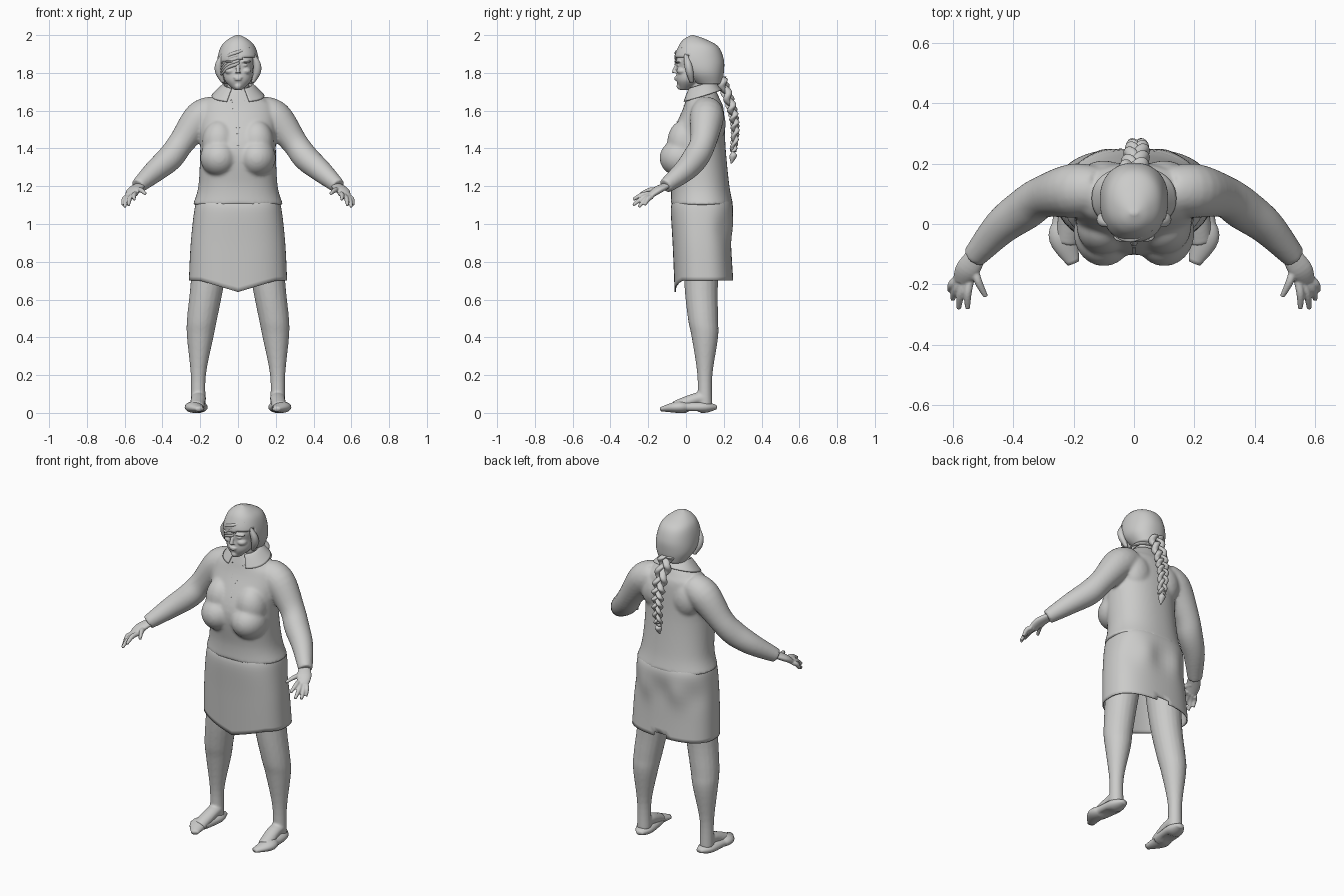
import bpy, bmesh, math
from mathutils import Vector, Matrix

if "Cube" in bpy.data.objects:
    bpy.data.objects.remove(bpy.data.objects["Cube"], do_unlink=True)

tone = (.6, .6, .59, 1)
grey = bpy.data.materials.new("plain_grey")
grey.use_nodes = True
grey.diffuse_color = tone
grey.node_tree.nodes["Principled BSDF"].inputs["Base Color"].default_value = tone
SIDES = {"left": 1, "right": -1}


def spline(rows, steps):
    """Smooth curve through rows of numbers."""
    last = len(rows) - 1
    smooth = []
    for i in range(last):
        before, start, end, after = (Vector(rows[max(0, min(last, i + j))]) for j in range(-1, 3))
        for s in range(steps):
            t = s / steps
            leave, arrive = (end - before) / 2, (after - start) / 2
            ease = t * t * (3 - 2 * t)
            smooth.append(start.lerp(end, ease) + leave * t * (1 - t) ** 2 - arrive * t * t * (1 - t))
    smooth.append(Vector(rows[last]))
    return smooth


def skin(bm, rings, caps=True):
    """Join rings of points into a tube."""
    rings = [[bm.verts.new(point) for point in ring] for ring in rings]
    for lower, upper in zip(rings, rings[1:]):
        for j in range(len(lower)):
            bm.faces.new((lower[j - 1], lower[j], upper[j], upper[j - 1]))
    if caps:
        bm.faces.new(rings[0])
        bm.faces.new(rings[-1])


def rounded(angle, power):
    c, s = math.cos(angle), math.sin(angle)
    return math.copysign(abs(c) ** power, c), math.copysign(abs(s) ** power, s)


def trunk(bm, rows, sides=64, power=.9, caps=True):
    """Upright body from rows of (height, half width, front, back)."""
    rings = []
    for z, width, front, back in spline(rows_as_vectors(rows), 6):
        outline = [rounded(math.tau * j / sides, power) for j in range(sides)]
        rings.append([Vector((c * width, (front + back) / 2 + s * (back - front) / 2, z)) for c, s in outline])
    skin(bm, rings, caps)


def rows_as_vectors(rows):
    return [Vector(row) for row in rows]


def limb(bm, rows, side=1, steps=5, sides=20, squash=1, flat=False):
    """Tube along rows of (x, y, z, radius), mirrored by side."""
    path = spline(rows_as_vectors(rows), steps)
    centres = [Vector((side * p.x, p.y, p.z)) for p in path]
    rings = []
    for i, centre in enumerate(centres):
        way = centres[min(i + 1, len(path) - 1)] - centres[max(i - 1, 0)]
        turn = Matrix.Identity(3) if flat else way.to_track_quat('Z', 'Y').to_matrix()
        outline = [rounded(math.tau * j / sides, 1) for j in range(sides)]
        rings.append([centre + turn @ Vector((c, s * squash, 0)) * path[i].w for c, s in outline])
    skin(bm, rings)


def ball(bm, centre, size):
    place = Matrix.Translation(centre) @ Matrix.Diagonal((*size, 1))
    bmesh.ops.create_uvsphere(bm, u_segments=24, v_segments=16, radius=1, matrix=place)


def twin_balls(bm, centre, size):
    for side in SIDES.values():
        ball(bm, (side * centre[0], *centre[1:]), size)


def cut(bm, rule):
    doomed = [face for face in bm.faces if rule(face.calc_center_median())]
    bmesh.ops.delete(bm, geom=doomed, context='FACES')


def finish(name, bm, voxel=0, soften=0, thick=0):
    bmesh.ops.recalc_face_normals(bm, faces=bm.faces[:])
    mesh = bpy.data.meshes.new(name)
    bm.to_mesh(mesh)
    bm.free()
    mesh.materials.append(grey)
    mesh.shade_smooth()
    part = bpy.data.objects.new(name, mesh)
    bpy.context.collection.objects.link(part)
    if voxel:
        fuse = part.modifiers.new("fuse", 'REMESH')
        fuse.mode, fuse.voxel_size, fuse.use_smooth_shade = 'VOXEL', voxel, True
        relax = part.modifiers.new("soften", 'SMOOTH')
        relax.factor, relax.iterations = .5, soften
    if thick:
        part.modifiers.new("thickness", 'SOLIDIFY').thickness = thick
    return part


# Blouse: torso, bust and sleeves fused into one garment
bm = bmesh.new()
trunk(bm, [(1.1, .24, -.08, .25), (1.2, .21, -.08, .23), (1.4, .2, -.1, .21),
           (1.6, .2, -.02, .2), (1.66, .15, 0, .18), (1.72, .07, .02, .15)])
for side in SIDES.values():
    limb(bm, [(.12, .11, 1.6, .08), (.2, .11, 1.56, .09), (.3, .09, 1.43, .07),
              (.36, .05, 1.35, .07), (.44, -.01, 1.28, .06), (.53, -.11, 1.2, .04)], side)
twin_balls(bm, (.1, -.03, 1.35), (.1, .11, .1))
twin_balls(bm, (.1, -.01, 1.43), (.09, .09, .12))
twin_balls(bm, (.1, .14, 1.53), (.09, .07, .11))
blouse = finish("blouse", bm, voxel=.009, soften=7)

# Edges of the front opening, laid on the cloth
for name, side in SIDES.items():
    bm = bmesh.new()
    limb(bm, [(.04, -.02, 1.67, .003), (.01, -.08, 1.55, .003), (0, -.13, 1.4, .003)], side)
    edge = finish(name + "_blouse_edge", bm)
    wrap = edge.modifiers.new("lay", 'SHRINKWRAP')
    wrap.target, wrap.offset, wrap.wrap_mode = blouse, .002, 'ABOVE_SURFACE'

# Collar, open and lower at the front
bm = bmesh.new()
trunk(bm, [(1.72, .07, .02, .15), (1.74, .08, .01, .15), (1.68, .14, -.02, .19)], caps=False)
cut(bm, lambda c: c.y < .06 and abs(c.x) < .04 + (1.73 - c.z) * .3)
for v in bm.verts:
    v.co.z += (v.co.y - .09) * .3
finish("collar", bm, thick=.006)

# Skirt with a pointed front hem and a slit at the back
bm = bmesh.new()
trunk(bm, [(1.14, .21, -.06, .23), (1.08, .23, -.08, .25), (.9, .25, -.07, .24), (.7, .26, -.06, .25)],
      power=.8, caps=False)
cut(bm, lambda c: c.y > .15 and abs(c.x) < (.81 - c.z) / 4)
for v in bm.verts:
    if v.co.y < .09:
        low = max(0, (1 - v.co.z) / .3)
        v.co.z -= .06 * low * max(0, 1 - abs(v.co.x) / .2)
    else:
        seat = math.exp(-200 * (v.co.z - .98) ** 2)
        v.co.y -= .01 * seat * math.cos(30 * v.co.x)
finish("skirt", bm, thick=.006)

for name, side in SIDES.items():
    # Leg with the instep of the foot
    bm = bmesh.new()
    limb(bm, [(.12, .09, 1.05, .11), (.16, .08, .7, .09), (.19, .09, .5, .08), (.2, .1, .4, .07),
              (.21, .1, .2, .04), (.21, .1, .04, .04)], side, flat=True)
    limb(bm, [(.21, .1, .08, .04), (.21, .04, .07, .04), (.22, -.06, .03, .04)], side, squash=.8)
    finish(name + "_leg", bm, voxel=.007, soften=4)

    # Flat slip-on shoe with a raised arch
    bm = bmesh.new()
    limb(bm, [(.2, .16, .03, .02), (.21, .1, .03, .05), (.22, 0, .03, .05), (.23, -.05, .03, .05),
              (.2, -.13, .02, .02)], side, squash=.6)
    for v in bm.verts:
        v.co.z = max(v.co.z, .01 if 0 < v.co.y < .08 else 0)
    finish(name + "_shoe", bm)

    # Hand: palm, four spread fingers and a thumb
    bm = bmesh.new()
    limb(bm, [(.51, -.09, 1.21, .03), (.55, -.15, 1.18, .04), (.57, -.19, 1.15, .03)], side, squash=.5)
    tips = [(.55, -.28, 1.13), (.58, -.28, 1.1), (.6, -.25, 1.09), (.61, -.22, 1.1)]
    digits = [(Vector((.54 + .015 * i, -.18, 1.16 - .005 * i)), Vector(tip)) for i, tip in enumerate(tips)]
    digits.append((Vector((.53, -.14, 1.18)), Vector((.49, -.24, 1.16))))
    for knuckle, tip in digits:
        joint = (knuckle + tip) / 2 + Vector((.005, 0, .01))
        limb(bm, [(*knuckle, .013), (*joint, .013), (*tip, .008)], side)
    finish(name + "_hand", bm, voxel=.004, soften=2)

# Head: skull, neck and features fused
bm = bmesh.new()
trunk(bm, [(1.71, .02, -.03, .01), (1.76, .07, -.05, .1), (1.82, .08, -.05, .14),
           (1.88, .09, -.05, .16), (1.95, .06, -.02, .12)])
limb(bm, [(0, .08, 1.62, .08), (0, .08, 1.7, .06), (0, .08, 1.8, .06)], flat=True)
limb(bm, [(0, -.04, 1.86, .01), (0, -.06, 1.82, .01), (0, -.06, 1.8, .015)], flat=True)
ball(bm, (0, -.05, 1.775), (.025, .012, .006))
ball(bm, (0, -.05, 1.765), (.02, .012, .006))
ball(bm, (0, -.03, 1.73), (.02, .02, .02))
twin_balls(bm, (.03, -.04, 1.84), (.02, .01, .007))
twin_balls(bm, (.04, -.04, 1.86), (.03, .02, .007))
twin_balls(bm, (.04, -.02, 1.81), (.03, .03, .02))
finish("head", bm, voxel=.0045, soften=2)

# Hair cap with an opening for the face
bm = bmesh.new()
trunk(bm, [(1.74, .08, .05, .19), (1.8, .11, -.02, .2), (1.87, .11, -.06, .2),
           (1.94, .09, -.04, .17), (1.98, .05, -.01, .1), (2, .01, .03, .04)])
cut(bm, lambda c: c.y < .04 and abs(c.x) < .1 and 1.75 < c.z < 1.87 + c.x / 5)
finish("hair", bm, thick=.01)

# Fringe swept to one side, and locks framing the face
bm = bmesh.new()
for i in range(5):
    drop = .015 * i
    limb(bm, [(.06 - drop, -.02, 1.93 - drop, .004), (0, -.05, 1.91 - drop, .009),
              (-.05, -.04, 1.89 - drop, .009), (-.09, 0, 1.85 - drop, .004)])
for side in SIDES.values():
    limb(bm, [(.08, 0, 1.9, .01), (.1, .01, 1.85, .02), (.1, .02, 1.8, .02), (.08, .03, 1.75, .01)],
         side, flat=True)
finish("fringe", bm)

# Braid of three crossing strands, with a tie and a tuft
bm = bmesh.new()
spine = spline([(0, .18, 1.78), (.01, .24, 1.62), (.01, .26, 1.5), (.01, .25, 1.38)], 20)
for strand in range(3):
    rows = []
    for i, centre in enumerate(spine):
        along = i / len(spine)
        turn = math.tau * (2.7 * along + strand / 3)
        width = .03 * (1 - along / 2)
        weave = Vector((math.sin(turn), math.sin(2 * turn) / 2, 0)) * width
        rows.append((*(centre + weave), width * .7))
    limb(bm, rows, steps=1, flat=True)
limb(bm, [(.01, .25, 1.4, .02), (.01, .25, 1.38, .01), (.01, .25, 1.36, .02), (.01, .24, 1.32, .003)], flat=True)
finish("braid", bm)
